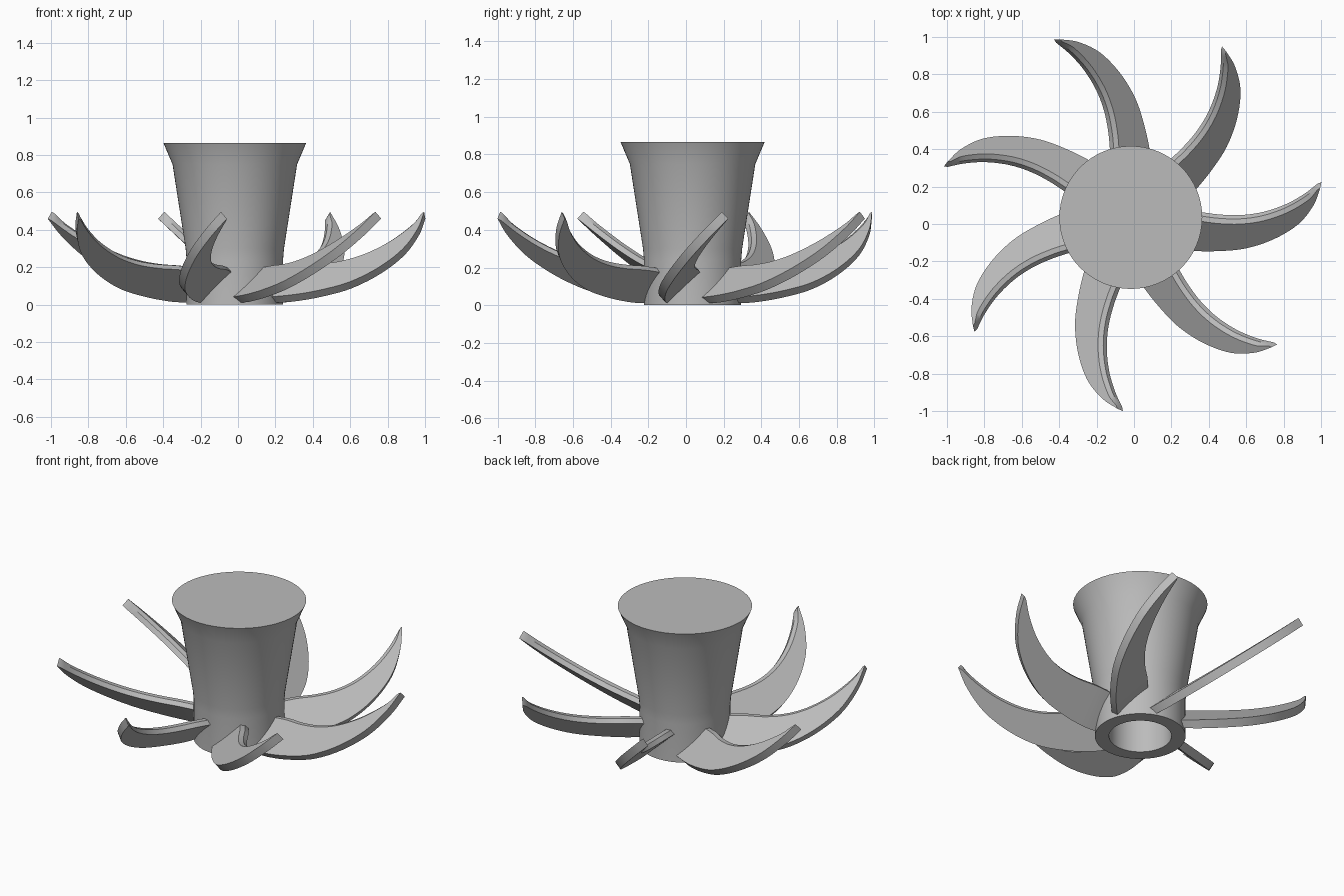
import bpy, bmesh, math
from mathutils import Vector, Matrix

if "Cube" in bpy.data.objects:
    bpy.data.objects.remove(bpy.data.objects["Cube"])

metal = bpy.data.materials.new("grey_metal")
metal.use_nodes = True
GREY = (0.5, 0.5, 0.5, 1)
metal.diffuse_color = GREY
metal.node_tree.nodes["Principled BSDF"].inputs["Base Color"].default_value = GREY

CENTRE = Vector((-0.017, 0.035, 0))
BLADES = 7


def finish(bm, name):
    bmesh.ops.recalc_face_normals(bm, faces=bm.faces)
    mesh = bpy.data.meshes.new(name)
    bm.to_mesh(mesh)
    bm.free()
    obj = bpy.data.objects.new(name, mesh)
    obj.data.materials.append(metal)
    bpy.context.collection.objects.link(obj)
    bpy.ops.object.select_all(action="DESELECT")
    obj.select_set(True)
    bpy.context.view_layer.objects.active = obj
    bpy.ops.object.shade_smooth_by_angle(angle=math.radians(30))
    return obj


def bridge(bm, a, b):
    n = len(a)
    for i in range(n):
        j = (i + 1) % n
        bm.faces.new((a[i], a[j], b[j], b[i]))


def smooth_path(points, steps=5):
    """Catmull-Rom curve through the points."""
    p = [Vector(q) for q in points]
    p = [2 * p[0] - p[1]] + p + [2 * p[-1] - p[-2]]
    out = []
    for i in range(1, len(p) - 2):
        a, b, c, d = p[i - 1:i + 3]
        for s in range(steps):
            t = s / steps
            out.append(0.5 * (2 * b + (c - a) * t + (2 * a - 5 * b + 4 * c - d) * t * t
                              + (3 * b - a - 3 * c + d) * t ** 3))
    return out + [p[-2]]


# Hub: flared, closed on top, with a round shaft bore from below
bm = bmesh.new()
profile = [(0.178, 0.6), (0.178, 0), (0.258, 0), (0.258, 0.24), (0.263, 0.3),
           (0.333, 0.75), (0.382, 0.865)]
SEG = 64
rings = []
for r, z in profile:
    rings.append([bm.verts.new(CENTRE + Vector((r * math.cos(k * math.tau / SEG),
                                                r * math.sin(k * math.tau / SEG), z)))
                  for k in range(SEG)])
for a, b in zip(rings, rings[1:]):
    bridge(bm, a, b)
bm.faces.new(rings[0])
bm.faces.new(rings[-1])
finish(bm, "hub")

# Blade: flat sickle-shaped plate lying in a tilted plane
convex = smooth_path([(0.12, -0.125), (0.3, -0.143), (0.45, -0.145), (0.6, -0.13),
                      (0.75, -0.08), (0.88, 0.0), (0.96, 0.1), (0.995, 0.19)])
concave = smooth_path([(0.2, 0.042), (0.32, 0.034), (0.44, 0.018), (0.56, 0.014),
                       (0.68, 0.03), (0.8, 0.07), (0.9, 0.125), (0.975, 0.182)])
SLOPE_X, SLOPE_Y, LIFT = 0.19, 0.93, 0.13
THICK, CHAMFER = 0.05, 0.02
normal = Vector((-SLOPE_X, -SLOPE_Y, 1)).normalized()


def on_plane(p):
    return Vector((p.x, p.y, SLOPE_X * p.x + SLOPE_Y * p.y + LIFT))


def blade_sections():
    for low, high in zip(convex, concave):
        a, b = on_plane(low), on_plane(high)
        across = (a - b).normalized()
        inset = min(CHAMFER, (a - b).length * 0.4)
        section = [a, b + across * inset, b - normal * CHAMFER,
                   b - normal * THICK, a - normal * THICK]
        for v in section:
            v.z = max(v.z, 0.012)
        yield section


for k in range(BLADES):
    turn = Matrix.Rotation(k * math.tau / BLADES, 3, "Z")
    bm = bmesh.new()
    rings = [[bm.verts.new(turn @ (v - CENTRE) + CENTRE) for v in section]
             for section in blade_sections()]
    for a, b in zip(rings, rings[1:]):
        bridge(bm, a, b)
    bm.faces.new(rings[0])
    bm.faces.new(rings[-1])
    finish(bm, f"blade_{k + 1}")
